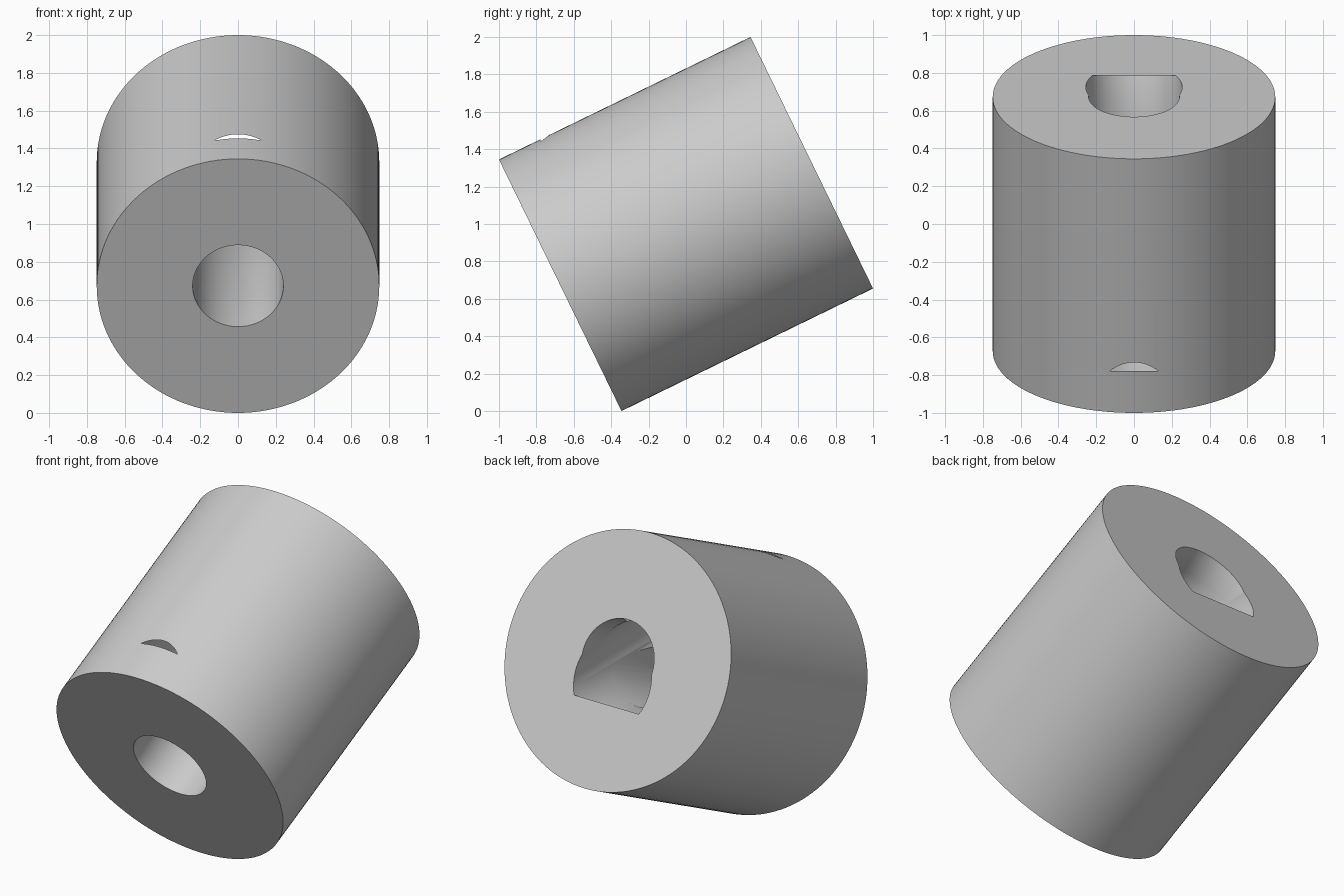
import bpy
import math

if "Cube" in bpy.data.objects:
    bpy.data.objects.remove(bpy.data.objects["Cube"])

TILT = math.radians(25.97)   # upward lean of the main axis
R = 0.748                    # body radius, half of its length


def cylinder(name, radius, length, center, tilt, sides=96):
    """Cylinder running along +y, raised at the back by tilt."""
    bpy.ops.mesh.primitive_cylinder_add(
        vertices=sides, radius=radius, depth=length, location=center,
        rotation=(tilt - math.pi / 2, 0, 0))
    obj = bpy.context.object
    obj.name = name
    return obj


def cut(target, cutter):
    """Subtract the cutter and remove it."""
    mod = target.modifiers.new("cut", 'BOOLEAN')
    mod.operation = 'DIFFERENCE'
    mod.solver = 'EXACT'
    mod.object = cutter
    bpy.context.view_layer.objects.active = target
    bpy.ops.object.modifier_apply(modifier=mod.name)
    bpy.data.objects.remove(cutter)


# Tilted solid body
body = cylinder("tilted_body", R, 2 * R, (0, 0, 1), TILT, 128)

# Bore along the body axis
cut(body, cylinder("axial_bore", 0.24, 2.2, (0, 0, 1), TILT))

# Level bore with blunt ends, breaking out at the back and nicking the top
y0, y1 = -0.777, 0.785
cut(body, cylinder("level_bore", 0.255, y1 - y0, (0, (y0 + y1) / 2, 1.22), 0))

# Plain grey finish
grey = bpy.data.materials.new("grey")
grey.diffuse_color = (0.6, 0.6, 0.6, 1)
grey.use_nodes = True
grey.node_tree.nodes["Principled BSDF"].inputs["Base Color"].default_value = grey.diffuse_color
body.data.materials.clear()
body.data.materials.append(grey)
for face in body.data.polygons:
    face.material_index = 0

# Smooth walls, sharp rims
bpy.ops.object.select_all(action='DESELECT')
body.select_set(True)
bpy.context.view_layer.objects.active = body
bpy.ops.object.shade_smooth_by_angle(angle=math.radians(30))
